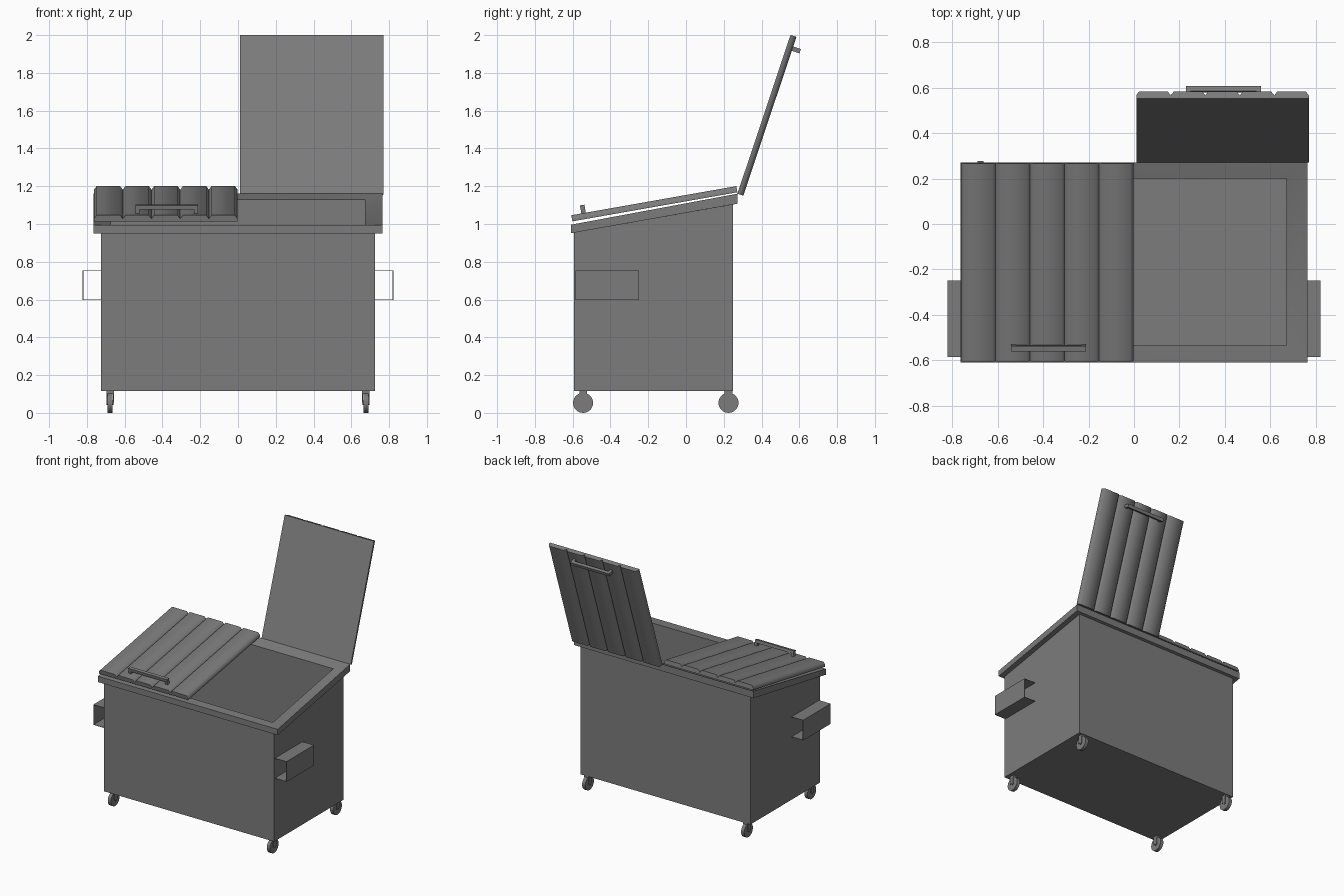
import bpy, bmesh, math
from mathutils import Matrix, Vector

if "Cube" in bpy.data.objects:
    bpy.data.objects.remove(bpy.data.objects["Cube"])

dark_grey = bpy.data.materials.new("dark_grey")
dark_grey.diffuse_color = (0.2, 0.2, 0.2, 1)
dark_grey.use_nodes = True
dark_grey.node_tree.nodes["Principled BSDF"].inputs["Base Color"].default_value = dark_grey.diffuse_color


def make_object(name, bm, smooth=None):
    bmesh.ops.recalc_face_normals(bm, faces=bm.faces)
    mesh = bpy.data.meshes.new(name)
    bm.to_mesh(mesh)
    bm.free()
    mesh.materials.append(dark_grey)
    ob = bpy.data.objects.new(name, mesh)
    bpy.context.collection.objects.link(ob)
    if smooth:
        bpy.context.view_layer.objects.active = ob
        ob.select_set(True)
        bpy.ops.object.shade_smooth_by_angle(angle=math.radians(smooth))
        ob.select_set(False)
    return ob


def add_box(bm, lo, hi):
    lo, hi = Vector(lo), Vector(hi)
    m = Matrix.Translation((lo + hi) / 2) @ Matrix.Diagonal((*(hi - lo), 1))
    bmesh.ops.create_cube(bm, size=1, matrix=m)


def add_disc(bm, centre, radius, width):
    m = Matrix.Translation(centre) @ Matrix.Rotation(math.pi / 2, 4, 'Y')
    bmesh.ops.create_cone(bm, cap_ends=True, segments=28, radius1=radius,
                          radius2=radius, depth=width, matrix=m)


def extrude_profile(bm, pts, offset):
    face = bm.faces.new([bm.verts.new(p) for p in pts])
    res = bmesh.ops.extrude_face_region(bm, geom=[face], use_keep_orig=True)
    moved = [v for v in res['geom'] if isinstance(v, bmesh.types.BMVert)]
    bmesh.ops.translate(bm, verts=moved, vec=offset)


# Hollow bin with sloping flanged rim, lofted through rectangular loops
def rim(y, drop=0.0):
    return 0.996 + (y + 0.61) * 0.1864 - drop


def rect(x, y0, y1, z0, z1):
    return [(-x, y0, z0), (x, y0, z0), (x, y1, z1), (-x, y1, z1)]


loops = [
    rect(0.672, -0.535, 0.20, 0.17, 0.17),
    rect(0.672, -0.535, 0.20, rim(-0.535, 0.014), rim(0.20, 0.018)),
    rect(0.765, -0.61, 0.272, rim(-0.61), rim(0.272)),
    rect(0.765, -0.61, 0.272, rim(-0.61, 0.045), rim(0.272, 0.053)),
    rect(0.724, -0.594, 0.25, rim(-0.594, 0.045), rim(0.25, 0.053)),
    rect(0.724, -0.594, 0.25, 0.115, 0.115),
]
bm = bmesh.new()
rings = [[bm.verts.new(p) for p in loop] for loop in loops]
for a, b in zip(rings, rings[1:]):
    for i in range(4):
        j = (i + 1) % 4
        bm.faces.new((a[i], a[j], b[j], b[i]))
bm.faces.new(rings[0])
bm.faces.new(rings[-1])
make_object("bin_body", bm, smooth=30)


# Ribbed lid with a grab handle; the origin is the hinge corner
def lid(name, origin, angle):
    length, step, top = 0.887, 0.152, 0.033
    pts = [(0, 0, 0), (0, 0, 0.016)]
    for i in range(5):
        x = i * step
        pts += [(x + 0.014, 0, top), (x + step - 0.014, 0, top),
                (x + step, 0, 0.014)]
    pts.append((5 * step, 0, 0))
    bm = bmesh.new()
    extrude_profile(bm, pts, (0, -length, 0))
    panel = make_object(name, bm, smooth=60)
    bm = bmesh.new()
    add_box(bm, (0.22, -0.833, 0.053), (0.55, -0.809, 0.076))
    for x in (0.22, 0.53):
        add_box(bm, (x, -0.833, 0.025), (x + 0.02, -0.809, 0.053))
    handle = make_object(name + "_handle", bm)
    for ob in (panel, handle):
        ob.matrix_world = (Matrix.Translation(origin)
                           @ Matrix.Rotation(math.radians(angle), 4, 'X'))


lid("closed_lid", (-0.762, 0.272, 1.168), 10)
lid("open_lid", (0.01, 0.272, 1.16), -108.5)

for s, side in ((-1, "left"), (1, "right")):
    # Thin-walled fork pocket, open at front and back
    bm = bmesh.new()
    t = 0.003
    prof = [(0.722, 0.597), (0.822, 0.597), (0.822, 0.753), (0.722, 0.753),
            (0.722, 0.753 - t), (0.822 - t, 0.753 - t),
            (0.822 - t, 0.597 + t), (0.722, 0.597 + t)]
    extrude_profile(bm, [(s * x, -0.585, z) for x, z in prof], (0, 0.335, 0))
    make_object(side + "_fork_pocket", bm)

    # Casters: wheel, axle hub, fork cheeks and mounting block
    for y, end in ((-0.545, "front"), (0.225, "back")):
        x = s * 0.677
        bm = bmesh.new()
        add_disc(bm, (x, y, 0.053), 0.053, 0.026)
        add_disc(bm, (x, y, 0.053), 0.012, 0.038)
        make_object(f"{end}_{side}_wheel", bm, smooth=30)
        bm = bmesh.new()
        add_box(bm, (x - 0.02, y - 0.02, 0.1), (x + 0.02, y + 0.02, 0.118))
        for cx in (x - 0.02, x + 0.014):
            add_box(bm, (cx, y - 0.016, 0.05), (cx + 0.006, y + 0.016, 0.1))
        make_object(f"{end}_{side}_caster_fork", bm)
